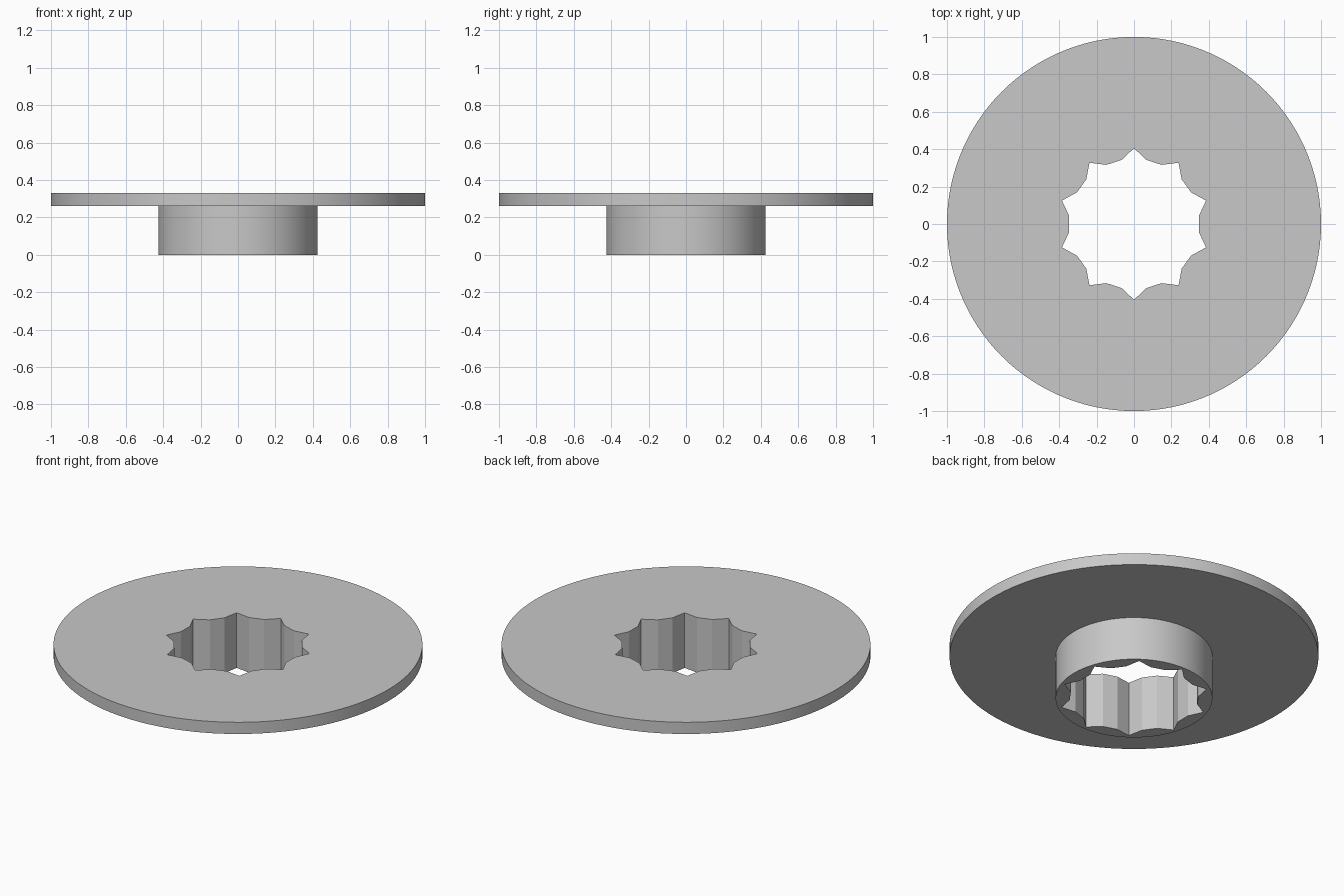
import bpy
import bmesh
from math import cos, sin, radians, pi

old = bpy.data.objects.get("Cube")
if old:
    bpy.data.objects.remove(old, do_unlink=True)

SEGMENTS = 120
FLANGE_R, SLEEVE_R = 1.0, 0.425
FLANGE_Z, TOP_Z = 0.26, 0.33
TIP_R, VALLEY_R, VALLEY_OFFSET, TEETH = 0.405, 0.349, 11, 10

circle = [2 * pi * i / SEGMENTS for i in range(SEGMENTS)]

# Notched bore outline: a sharp tip then two valley points, repeated
bore = []
for k in range(TEETH):
    step = 360 / TEETH
    for offset, r in ((0, TIP_R), (VALLEY_OFFSET, VALLEY_R), (step - VALLEY_OFFSET, VALLEY_R)):
        a = radians(90 + k * step + offset)
        bore.append((r * cos(a), r * sin(a)))

bm = bmesh.new()


def loop(points, z):
    """Closed ring of edges at height z."""
    verts = [bm.verts.new((x, y, z)) for x, y in points]
    edges = [bm.edges.new((v, verts[i - 1])) for i, v in enumerate(verts)]
    return verts, edges


def ring(radius, z):
    return loop([(radius * cos(a), radius * sin(a)) for a in circle], z)


def wall(a, b):
    """Quads between two matching rings."""
    for i in range(len(a[0])):
        bm.faces.new((a[0][i - 1], a[0][i], b[0][i], b[0][i - 1]))


def cap(outer, inner):
    """Flat face with a hole."""
    bmesh.ops.triangle_fill(bm, use_beauty=True, edges=outer[1] + inner[1])


# Sleeve, flange underside, rim
sleeve_bottom = ring(SLEEVE_R, 0)
sleeve_top = ring(SLEEVE_R, FLANGE_Z)
rim_bottom = ring(FLANGE_R, FLANGE_Z)
rim_top = ring(FLANGE_R, TOP_Z)
wall(sleeve_bottom, sleeve_top)
wall(sleeve_top, rim_bottom)
wall(rim_bottom, rim_top)

# Bore and the two pierced end faces
bore_bottom = loop(bore, 0)
bore_top = loop(bore, TOP_Z)
wall(bore_bottom, bore_top)
cap(sleeve_bottom, bore_bottom)
cap(rim_top, bore_top)
bmesh.ops.recalc_face_normals(bm, faces=bm.faces[:])

mesh = bpy.data.meshes.new("flanged_bushing")
bm.to_mesh(mesh)
bm.free()
bushing = bpy.data.objects.new("flanged_bushing", mesh)
bpy.context.collection.objects.link(bushing)

# Plain grey material
grey = bpy.data.materials.new("grey")
grey.use_nodes = True
colour = (0.58, 0.58, 0.58, 1)
grey.diffuse_color = colour
grey.node_tree.nodes["Principled BSDF"].inputs["Base Color"].default_value = colour
mesh.materials.append(grey)

# Smooth round walls, crisp bore facets and rims
bpy.ops.object.select_all(action="DESELECT")
bushing.select_set(True)
bpy.context.view_layer.objects.active = bushing
bpy.ops.object.shade_smooth_by_angle(angle=radians(10))
